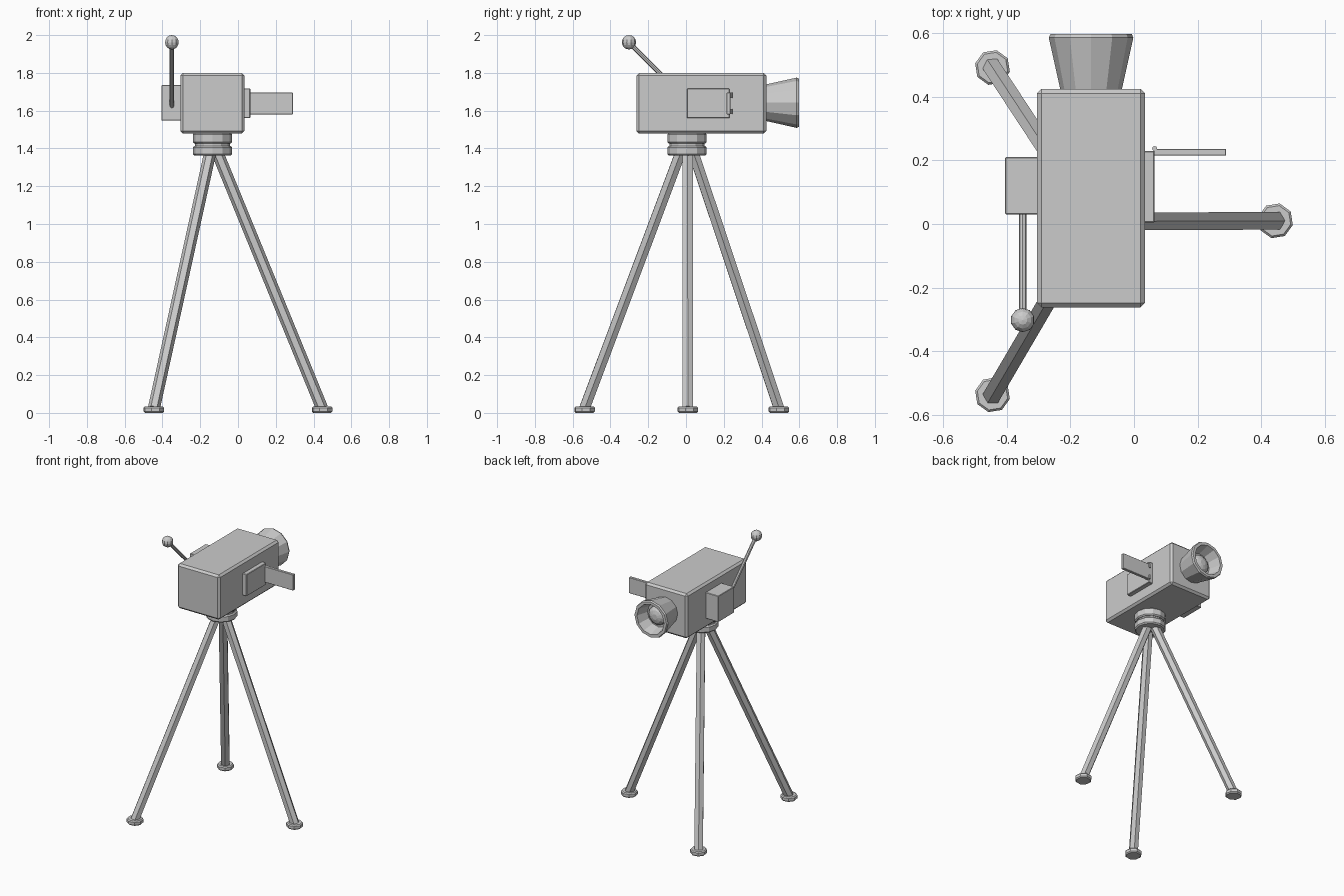
import bpy, bmesh, math
from mathutils import Vector

if "Cube" in bpy.data.objects:
    bpy.data.objects.remove(bpy.data.objects["Cube"])


def finish(name, bm):
    bmesh.ops.recalc_face_normals(bm, faces=bm.faces)
    me = bpy.data.meshes.new(name)
    bm.to_mesh(me)
    bm.free()
    ob = bpy.data.objects.new(name, me)
    bpy.context.collection.objects.link(ob)
    return ob


def box(name, lo, hi, bevel=0.0):
    lo, hi = Vector(lo), Vector(hi)
    bm = bmesh.new()
    bmesh.ops.create_cube(bm, size=1)
    for v in bm.verts:
        v.co = (lo + hi) / 2 + v.co * (hi - lo)
    if bevel:
        bmesh.ops.bevel(bm, geom=bm.edges[:], offset=bevel, segments=1,
                        profile=0.5, affect='EDGES')
    return finish(name, bm)


def lathe(name, profile, origin, direction, sides, phase=0.0):
    """Revolve (radius, height) points around a direction; ends are capped."""
    rot = Vector(direction).to_track_quat('Z', 'Y')
    bm = bmesh.new()
    rings = []
    for r, h in profile:
        ring = []
        for i in range(sides):
            a = 2 * math.pi * (i + phase) / sides
            p = Vector((r * math.sin(a), r * math.cos(a), h))
            ring.append(bm.verts.new(Vector(origin) + rot @ p))
        rings.append(ring)
    for a, b in zip(rings, rings[1:]):
        for i in range(sides):
            j = (i + 1) % sides
            bm.faces.new((a[i], a[j], b[j], b[i]))
    bm.faces.new(rings[0])
    bm.faces.new(rings[-1])
    return finish(name, bm)


def rod(name, a, b, r, sides):
    d = Vector(b) - Vector(a)
    return lathe(name, [(r, 0), (r, d.length)], a, d, sides)


def disc(name, centre, z0, z1, r, bevel, sides, phase=0.0):
    h = z1 - z0
    prof = [(r - bevel, 0), (r, bevel), (r, h - bevel), (r - bevel, h)]
    return lathe(name, prof, (*centre, z0), (0, 0, 1), sides, phase)


# camera body
box("camera_body", (-0.305, -0.262, 1.478), (0.034, 0.425, 1.80), 0.014)

# lens hood with recess, and domed glass
axis = (-0.135, 0.42, 1.642)
lathe("lens_hood", [(0.096, 0), (0.133, 0.166), (0.128, 0.177),
                    (0.108, 0.177), (0.085, 0.09)], axis, (0, 1, 0), 12)
lathe("lens_glass", [(0.07, 0.085), (0.065, 0.105), (0.045, 0.122),
                     (0.02, 0.13)], axis, (0, 1, 0), 12)

# crank housing, arm and knob
box("crank_housing", (-0.405, 0.03, 1.547), (-0.30, 0.21, 1.735), 0.003)
knob = Vector((-0.35, -0.302, 1.962))
rod("crank_arm", (-0.35, 0.05, 1.61), knob, 0.012, 8)
bm = bmesh.new()
bmesh.ops.create_uvsphere(bm, u_segments=10, v_segments=8, radius=0.038)
bmesh.ops.translate(bm, verts=bm.verts, vec=knob)
finish("crank_knob", bm)

# side hatch with open door and hinge knuckles
box("hatch_frame", (0.03, 0.005, 1.56), (0.065, 0.23, 1.717), 0.003)
box("hatch_door", (0.062, 0.215, 1.581), (0.29, 0.236, 1.695), 0.002)
for n, z in enumerate((1.582, 1.668)):
    rod(f"hatch_hinge_{n + 1}", (0.065, 0.237, z), (0.065, 0.237, z + 0.027), 0.008, 8)

# tripod head
hub = (-0.135, 0.005)
disc("head_upper_disc", hub, 1.425, 1.482, 0.104, 0.008, 12)
disc("head_neck", hub, 1.40, 1.435, 0.092, 0.002, 12)
disc("head_lower_disc", hub, 1.363, 1.413, 0.104, 0.008, 12)

# tripod legs and feet: (foot position, top position)
legs = [((0.445, 0.01), (-0.108, 0.008)),
        ((-0.445, 0.492), (-0.148, 0.04)),
        ((-0.445, -0.537), (-0.148, -0.03))]
for n, (foot, top) in enumerate(legs):
    rod(f"tripod_leg_{n + 1}", (*foot, 0.025), (*top, 1.375), 0.032, 6)
    disc(f"tripod_foot_{n + 1}", foot, 0.0, 0.034, 0.056, 0.007, 8, 0.3)
